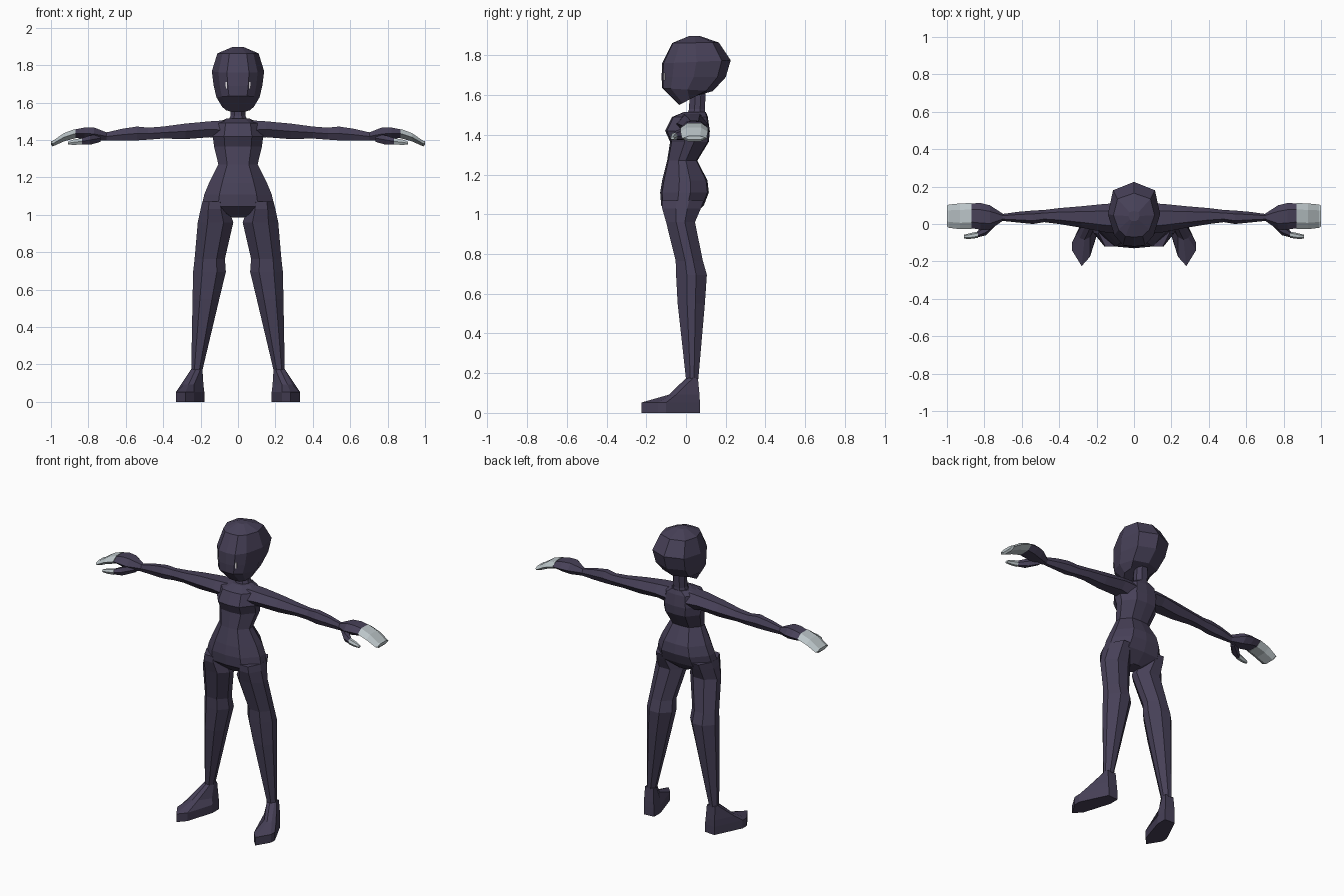
import bpy, bmesh


def material(name, rgb):
    m = bpy.data.materials.new(name)
    m.diffuse_color = (*rgb, 1)
    return m


BODY = material("dark violet", (0.063, 0.052, 0.097))
TIPS = material("pale grey", (0.50, 0.56, 0.58))
EYES = material("eye white", (0.75, 0.72, 0.75))


def loft(name, rings, mat=BODY, mirror=False):
    """Skin a list of equal-length point rings, closing both ends."""
    bm = bmesh.new()
    vs = [[bm.verts.new(p) for p in r] for r in rings]
    n = len(rings[0])
    for a, b in zip(vs, vs[1:]):
        for i in range(n):
            j = (i + 1) % n
            bm.faces.new((a[i], a[j], b[j], b[i]))
    bm.faces.new(vs[0])
    bm.faces.new(vs[-1])
    bmesh.ops.recalc_face_normals(bm, faces=bm.faces)
    me = bpy.data.meshes.new(name)
    bm.to_mesh(me)
    bm.free()
    me.materials.append(mat)
    ob = bpy.data.objects.new(name, me)
    bpy.context.collection.objects.link(ob)
    if mirror:
        ob.modifiers.new("Mirror", "MIRROR").use_mirror_merge = False
    return ob


def across(half, hw, yf, yb, zf, zb=None):
    """Symmetric ring from a half outline of (width, depth) fractions."""
    zb = zf if zb is None else zb
    full = half + [(-u, t) for u, t in reversed(half) if u > 0]
    return [(u * hw, yf + t * (yb - yf), zf + t * (zb - zf)) for u, t in full]


def leg_ring(z, x0, x1, y0, y1):
    c, h = (x0 + x1) / 2, (x1 - x0) / 2
    shape = [(-.45, 0), (.45, 0), (1, .35), (1, .65), (.4, 1), (-.4, 1), (-1, .65), (-1, .35)]
    return [(c + u * h, y0 + t * (y1 - y0), z) for u, t in shape]


def arm_ring(x, y0, y1, z0, z1):
    shape = [(0, .5), (.25, 1), (.75, 1), (1, .5), (.75, 0), (.25, 0)]
    return [(x, y0 + u * (y1 - y0), z0 + t * (z1 - z0)) for u, t in shape]


# Head
skull = [(0, 0), (.42, .02), (.75, .17), (1, .5), (.8, .87), (0, 1)]
loft("head", [across(skull, *r) for r in (
    (.085, -.035, .07, 1.55, 1.605),
    (.115, -.12, .135, 1.635, 1.62),
    (.130, -.123, .20, 1.69, 1.69),
    (.140, -.12, .225, 1.76, 1.775),
    (.110, -.07, .165, 1.862, 1.865),
    (.030, .015, .07, 1.897, 1.897))])

# Eyes
loft("eye", [[(x, y, z) for x, y in ((.058, -.114), (.066, -.110), (.066, -.105), (.058, -.105))]
             for z in (1.675, 1.71)], EYES, True)

# Neck
neck = [(.5, 0), (1, .35), (1, .7), (.5, 1)]
loft("neck", [across(neck, *r) for r in (
    (.06, 0, .10, 1.48), (.04, .015, .095, 1.53), (.04, .02, .10, 1.63))])

# Torso, from crotch to collar
trunk = [(0, 0), (.55, .04), (1, .38), (1, .62), (.55, .97), (0, 1)]
loft("torso", [across(trunk, *r) for r in (
    (.05, -.06, .03, .985),
    (.195, -.125, .09, 1.045),
    (.180, -.130, .115, 1.11),
    (.155, -.120, .108, 1.17),
    (.105, -.095, .057, 1.27),
    (.128, -.080, .115, 1.365),
    (.135, -.105, .12, 1.42),
    (.120, -.070, .11, 1.49),
    (.060, -.010, .10, 1.515))])

# Legs
loft("leg", [leg_ring(*r) for r in (
    (1.07, .06, .19, -.12, .09),
    (1.03, .05, .20, -.12, .075),
    (.96, .025, .215, -.10, .045),
    (.765, .07, .232, -.052, .085),
    (.695, .065, .24, -.05, .105),
    (.55, .10, .243, -.042, .095),
    (.17, .19, .25, 0, .062))], mirror=True)

# Feet, turned outward
sole = [(.18, .065), (.25, .07), (.332, -.10), (.332, -.14),
        (.28, -.225), (.235, -.175), (.18, .0)]
instep = [(.185, .065), (.25, .068), (.305, -.05), (.29, -.075),
          (.265, -.085), (.235, -.07), (.185, .0)]
ankle = [(.19, .06), (.248, .06), (.25, .035), (.248, .015),
         (.225, .0), (.2, .005), (.19, .03)]
loft("foot", [[(x, y, z) for x, y in o] for o, z in (
    (sole, 0), (sole, .052), (instep, .092), (ankle, .175))], mirror=True)

# Arms
loft("arm", [arm_ring(*r) for r in (
    (.07, -.05, .11, 1.40, 1.505),
    (.15, -.045, .108, 1.415, 1.50),
    (.28, -.02, .095, 1.405, 1.488),
    (.40, 0, .085, 1.408, 1.472),
    (.48, .01, .075, 1.402, 1.466),
    (.54, .0, .072, 1.398, 1.472),
    (.62, .008, .065, 1.397, 1.46),
    (.715, .018, .052, 1.397, 1.438))], mirror=True)

# Hands
loft("palm", [arm_ring(*r) for r in (
    (.70, .018, .054, 1.398, 1.44),
    (.77, -.03, .10, 1.398, 1.467),
    (.82, -.03, .112, 1.405, 1.467),
    (.873, -.022, .11, 1.412, 1.456))], mirror=True)

# Claw-like finger plates
loft("finger_plate", [arm_ring(*r) for r in (
    (.868, -.027, .112, 1.410, 1.460),
    (.93, -.028, .11, 1.393, 1.437),
    (.99, -.02, .104, 1.366, 1.396),
    (1.0, -.012, .098, 1.376, 1.394))], TIPS, True)

# Thumbs with pale tips
loft("thumb", [arm_ring(*r) for r in (
    (.735, -.005, .04, 1.39, 1.43),
    (.79, -.06, .005, 1.375, 1.425),
    (.84, -.072, -.042, 1.377, 1.408))], mirror=True)
loft("thumb_tip", [arm_ring(*r) for r in (
    (.833, -.074, -.040, 1.376, 1.410),
    (.88, -.08, -.050, 1.374, 1.402),
    (.91, -.078, -.058, 1.376, 1.390))], TIPS, True)
